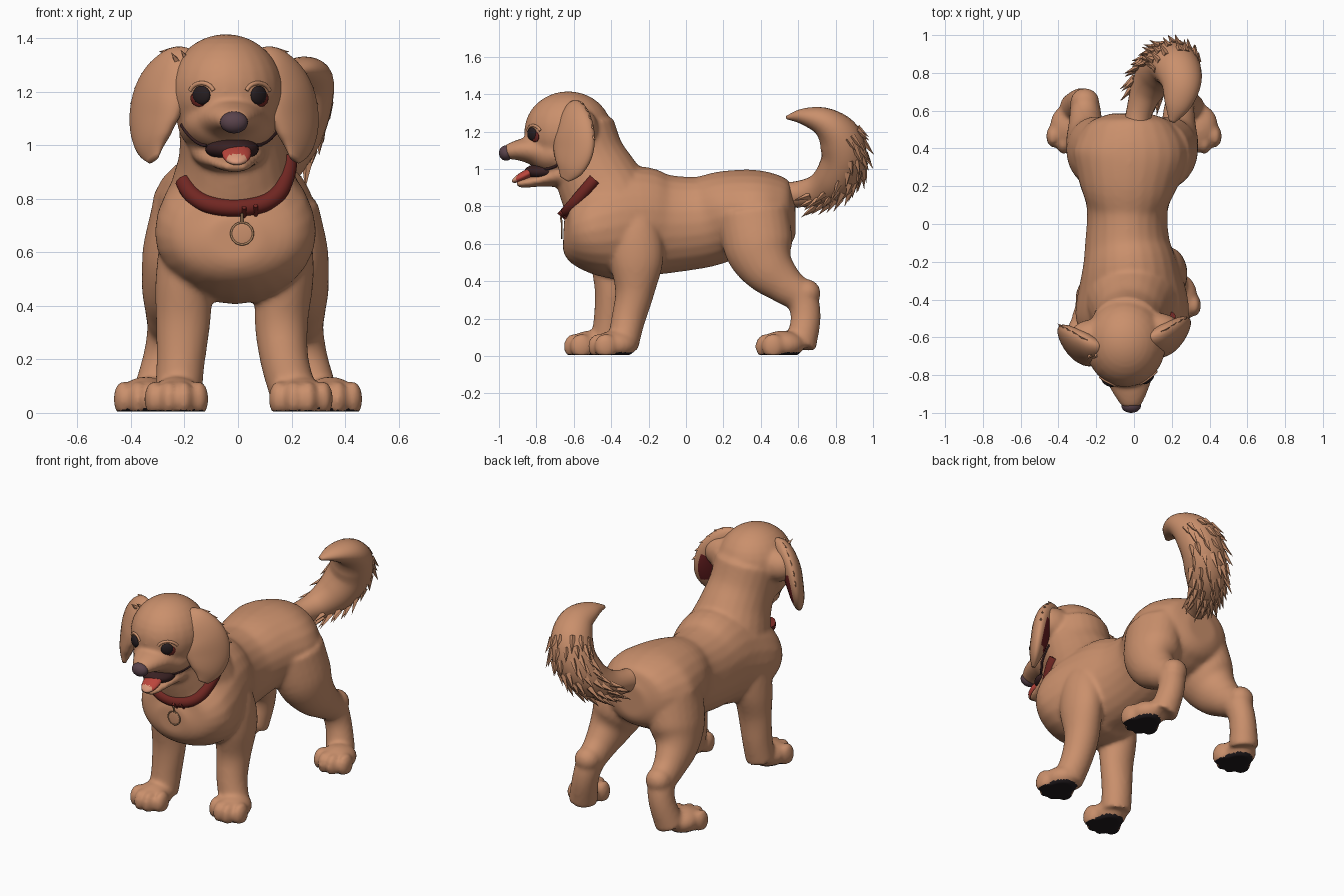
import bpy, bmesh, math, random
from mathutils import Vector, Matrix
from mathutils.bvhtree import BVHTree

random.seed(4)
X = Vector((1, 0, 0))
cube = bpy.data.objects.get("Cube")
if cube:
    bpy.data.objects.remove(cube, do_unlink=True)


def material(name, *rgb):
    m = bpy.data.materials.new(name)
    m.use_nodes = True
    m.diffuse_color = (*rgb, 1)
    m.node_tree.nodes["Principled BSDF"].inputs["Base Color"].default_value = (*rgb, 1)
    return m


FUR = material("golden_fur", 0.59, 0.278, 0.15)
RED = material("collar_red", 0.165, 0.02, 0.016)
EAR = material("inner_ear_red", 0.15, 0.015, 0.016)
TONGUE = material("tongue_red", 0.50, 0.06, 0.045)
TIP = material("tongue_tip_pink", 0.70, 0.32, 0.20)
NOSE = material("nose_plum", 0.10, 0.055, 0.07)
DARK = material("mouth_dark", 0.04, 0.015, 0.016)
EYE = material("eye_black", 0.02, 0.013, 0.015)
SOLE = material("paw_pad_black", 0.015, 0.011, 0.013)
TAG = material("tag_metal", 0.42, 0.23, 0.12)


def frames(rows, side=X, steps=5):
    """Smoothly interpolate rows of x, y, z, radius, radius into oriented sections."""
    fine = []
    for i in range(len(rows) - 1):
        a, b, c, d = (rows[max(0, min(len(rows) - 1, i + k))] for k in (-1, 0, 1, 2))
        for j in range(steps):
            t = j / steps
            fine.append([q + t / 2 * (r - p + t * (2 * p - 5 * q + 4 * r - s + t * (3 * (q - r) + s - p)))
                         for p, q, r, s in zip(a, b, c, d)])
    fine.append(list(rows[-1]))
    centres = [Vector(r[:3]) for r in fine]
    result = []
    for i, r in enumerate(fine):
        along = (centres[min(i + 1, len(fine) - 1)] - centres[max(i - 1, 0)]).normalized()
        across = (side - along * side.dot(along)).normalized()
        result.append((centres[i], across, along.cross(across), along, max(r[3], 0.004), max(r[4], 0.004)))
    return result


def tube(bm, rows, side=X, count=24):
    rings = []
    for c, s, o, t, ra, rb in frames(rows, side):
        angles = [math.tau * k / count for k in range(count)]
        rings.append([bm.verts.new(c + s * ra * math.cos(a) + o * rb * math.sin(a)) for a in angles])
    for low, high in zip(rings, rings[1:]):
        for k in range(count):
            n = (k + 1) % count
            bm.faces.new((low[k], low[n], high[n], high[k]))
    bm.faces.new(rings[0][::-1])
    bm.faces.new(rings[-1])


def ball(bm, centre, radii, turn=Matrix()):
    m = Matrix.Translation(centre) @ turn @ Matrix.Diagonal((*radii, 1))
    bmesh.ops.create_uvsphere(bm, u_segments=24, v_segments=16, radius=1, matrix=m)


def tuft(bm, point, direction, length, width):
    d = direction.normalized()
    m = Matrix.Translation(point + d * length / 2) @ d.to_track_quat("Z", "Y").to_matrix().to_4x4()
    bmesh.ops.create_cone(bm, cap_ends=True, segments=4, radius1=width, radius2=0, depth=length, matrix=m)


def finish(name, bm, *mats, smooth=True):
    bmesh.ops.recalc_face_normals(bm, faces=bm.faces[:])
    mesh = bpy.data.meshes.new(name)
    bm.to_mesh(mesh)
    bm.free()
    for m in mats:
        mesh.materials.append(m)
    for p in mesh.polygons:
        p.use_smooth = smooth
    obj = bpy.data.objects.new(name, mesh)
    bpy.context.collection.objects.link(obj)
    return obj


def single_ball(name, mat, *args):
    bm = bmesh.new()
    ball(bm, *args)
    return finish(name, bm, mat)


def bake(obj):
    graph = bpy.context.evaluated_depsgraph_get()
    return bpy.data.meshes.new_from_object(obj.evaluated_get(graph))


def cord(name, points, thickness, mat):
    curve = bpy.data.curves.new(name, "CURVE")
    curve.dimensions = "3D"
    curve.bevel_depth = thickness
    curve.use_fill_caps = True
    spline = curve.splines.new("POLY")
    spline.points.add(len(points) - 1)
    for p, co in zip(spline.points, points):
        p.co = (*co, 1)
    temp = bpy.data.objects.new(name + "_path", curve)
    bpy.context.collection.objects.link(temp)
    mesh = bake(temp)
    bpy.data.objects.remove(temp, do_unlink=True)
    mesh.materials.clear()
    mesh.materials.append(mat)
    for p in mesh.polygons:
        p.use_smooth = True
    bpy.context.collection.objects.link(bpy.data.objects.new(name, mesh))


# Torso, neck, head, ear roots, muzzle and jaw
bm = bmesh.new()
tube(bm, [(-.02, .585, .75, .1, .1), (-.02, .55, .75, .2, .17), (-.02, .48, .755, .265, .215),
          (-.02, .37, .755, .305, .24), (-.03, .22, .75, .265, .24), (-.035, .08, .715, .215, .245),
          (-.035, -.1, .705, .225, .265), (-.02, -.25, .715, .26, .3), (-.01, -.4, .69, .295, .29),
          (-.01, -.52, .665, .295, .24), (-.01, -.61, .65, .23, .17), (-.01, -.655, .65, .1, .08)])
tube(bm, [(-.01, -.36, .72, .28, .24), (-.015, -.43, .86, .235, .235), (-.018, -.48, .96, .205, .22),
          (-.028, -.53, 1.07, .193, .2), (-.04, -.58, 1.2, .2, .205)])
ball(bm, (-.045, -.63, 1.2), (.215, .235, .215))
ball(bm, (-.22, -.605, 1.22), (.125, .1, .1))
ball(bm, (.125, -.56, 1.22), (.125, .09, .1))
tube(bm, [(-.04, -.62, 1.08, .19, .13), (-.035, -.74, 1.085, .17, .11), (-.025, -.82, 1.1, .125, .08),
          (-.018, -.9, 1.1, .088, .055), (-.015, -.965, 1.088, .05, .038)])
tube(bm, [(-.035, -.6, .99, .15, .09), (-.03, -.69, .965, .135, .065), (-.02, -.78, .94, .095, .035),
          (-.012, -.86, .925, .066, .026), (-.01, -.905, .92, .042, .018)])


def paw(x, y):
    ball(bm, (x, y, .06), (.1, .12, .075))
    for dx, dy in ((-.083, -.05), (-.028, -.085), (.028, -.085), (.083, -.05)):
        ball(bm, (x + dx, y + dy, .052), (.037, .06, .068))


# Forelegs, with the left one stepping back
tube(bm, [(-.14, -.36, .8, .07, .08), (-.18, -.38, .68, .10, .13), (-.2, -.39, .5, .108, .12),
          (-.205, -.4, .34, .102, .088), (-.215, -.41, .18, .09, .085), (-.225, -.43, .05, .088, .085)])
paw(-.23, -.51)
tube(bm, [(.12, -.29, .82, .07, .08), (.165, -.275, .68, .10, .13), (.175, -.265, .52, .108, .145),
          (.162, -.275, .34, .1, .105), (.175, -.31, .19, .09, .09), (.215, -.34, .05, .088, .085)])
paw(.235, -.38)

# Hind legs with rounded hocks
for side in (-1, 1):
    tube(bm, [(side * x - .01, y, z, a, b) for x, y, z, a, b in (
        (.16, .36, .76, .15, .19), (.2, .39, .58, .15, .185), (.232, .44, .47, .12, .145),
        (.245, .53, .38, .092, .105), (.25, .615, .31, .08, .088), (.27, .64, .2, .076, .08),
        (.305, .61, .05, .085, .085))])
    ball(bm, (side * .25 - .01, .645, .335), (.077, .075, .075))
    paw(side * .345, .515)

# Fuse the body into one smooth skin with flat black pads
body = finish("body", bm, FUR)
remesh = body.modifiers.new("fuse", "REMESH")
remesh.mode = "VOXEL"
remesh.voxel_size = 0.012
relax = body.modifiers.new("relax", "SMOOTH")
relax.factor = 0.5
relax.iterations = 8
skin = bake(body)
body.modifiers.clear()
body.data = skin
skin.materials.clear()
for m in (FUR, SOLE):
    skin.materials.append(m)
for v in skin.vertices:
    v.co.z = max(v.co.z, 0.006)
for p in skin.polygons:
    p.use_smooth = True
    p.material_index = int(p.center.z < 0.02 and p.normal.z < -0.65)
tree = BVHTree.FromPolygons([v.co for v in skin.vertices], [p.vertices[:] for p in skin.polygons])


def on_face(x, z):
    hit, normal, _, _ = tree.ray_cast(Vector((x, -2, z)), Vector((0, 1, 0)))
    return (hit, normal) if hit else (Vector((x, -.7, z)), Vector((0, -1, 0)))


# Ears with red lining and a few loose tufts
for name, sign in (("right_ear", 1), ("left_ear", -1)):
    rows = [(-.165, -.66, 1.32, .03, .05), (-.225, -.655, 1.285, .055, .1), (-.285, -.645, 1.2, .058, .132),
            (-.315, -.645, 1.1, .05, .132), (-.322, -.665, 1.01, .037, .095), (-.315, -.695, .945, .01, .03)]
    if sign < 0:
        rows = [(-.104 - x, y + .045, z, a, b) for x, y, z, a, b in rows]
    thin = Vector((.78, sign * .62, 0))
    bm = bmesh.new()
    tube(bm, rows, thin)
    ear = finish(name, bm, FUR, EAR)
    for p in ear.data.polygons:
        p.material_index = int(p.normal.dot(thin) * sign > 0.8 and 1.02 < p.center.z < 1.2)
    bm = bmesh.new()
    for c, s, o, t, ra, rb in frames(rows, thin)[4:13:2]:
        back = o if o.y > 0 else -o
        tuft(bm, c + back * rb * .85, t * .6 + back * .5, .055, .016)
    for c, s, o, t, ra, rb in frames(rows, thin)[2:6:2]:
        tuft(bm, c - s * ra * .8, Vector((-sign * .4, -.5, .6)), .05, .014)
    finish(name + "_tufts", bm, FUR, smooth=False)

# Curled tail with feathering along its outer underside
rows = [(.01, .5, .86, .07, .07), (.03, .6, .865, .07, .07), (.07, .71, .885, .09, .09),
        (.13, .80, .95, .12, .115), (.19, .845, 1.06, .13, .12), (.23, .82, 1.17, .125, .115),
        (.25, .74, 1.25, .105, .08), (.23, .63, 1.28, .07, .045), (.2, .54, 1.275, .015, .01)]
bm = bmesh.new()
tube(bm, rows)
finish("tail", bm, FUR)
bm = bmesh.new()
for i, (c, s, o, t, ra, rb) in enumerate(frames(rows)[9:27:2]):
    for k in range(7):
        a = math.radians(12 + 26 * k + 13 * (i % 2) + random.uniform(-6, 6))
        out = s * math.cos(a) + o * math.sin(a)
        spot = c + s * ra * .93 * math.cos(a) + o * rb * .93 * math.sin(a)
        tuft(bm, spot, out * random.uniform(.25, .45) - t, random.uniform(.08, .12), .02)
finish("tail_feathers", bm, FUR, smooth=False)

# Nose, mouth, smile and tongue
single_ball("nose", NOSE, (-.015, -.962, 1.085), (.052, .038, .041))
single_ball("mouth", DARK, (-.022, -.765, .985), (.1, .1, .045))
for side in (-1, 1):
    smile = [(-.025 + side * (.09 + .019 * k), 1.0 + .003 * k * k) for k in range(6)]
    cord("smile_line", [on_face(x, z)[0] for x, z in smile], .008, DARK)
tongue = single_ball("tongue", TONGUE, (-.005, -.855, .97), (.055, .085, .024), Matrix.Rotation(.48, 4, "X"))
tongue.data.materials.append(TIP)
for p in tongue.data.polygons:
    p.material_index = int(p.center.y < -.907)

# Eyes with red corners and upper lids
for side in (-1, 1):
    x = -.03 + side * .105
    spot, normal = on_face(x, 1.187)
    turn = normal.to_track_quat("Z", "Y").to_matrix().to_4x4()
    corner, slope = on_face(x + side * .012, 1.173)
    single_ball("eye_corner", RED, corner, (.034, .03, .01), slope.to_track_quat("Z", "Y").to_matrix().to_4x4())
    single_ball("eye", EYE, spot + normal * .003, (.036, .035, .015), turn)
    lid = [math.radians(20 + 14 * k) for k in range(11)]
    cord("upper_lid", [on_face(x + .046 * math.cos(a), 1.189 + .043 * math.sin(a))[0] for a in lid], .008, FUR)

# Collar sunk into the throat, keepers and tag
centre = Vector((-.02, -.5, .93))
down = Vector((0, -.65, -.76))
hits = []
for k in range(41):
    a = math.radians(5 * k - 20)
    d = X * math.cos(a) + down * math.sin(a)
    hit = tree.ray_cast(centre + d * .6, -d)[0]
    hits.append(hit or centre + d * .22)
wrap = [sum(hits[k - 3:k + 4], Vector()) / 7 for k in range(3, 36)]
cord("collar", wrap, .033, RED)
for k in (15, 17):
    d = (wrap[k] - centre).normalized()
    across = X.cross(d).normalized()
    cord("collar_keeper", [wrap[k] + d * .028 + across * h for h in (-.033, .033)], .008, RED)
spot = on_face(.015, .67)[0] + Vector((0, -.01, 0))
circle = [spot + Vector((.041 * math.cos(math.tau * k / 24), 0, .041 * math.sin(math.tau * k / 24)))
          for k in range(25)]
cord("tag_rim", circle, .004, TAG)
single_ball("tag", FUR, spot, (.041, .004, .041))
cord("tag_link", [spot + Vector((0, 0, .041)), spot + Vector((0, -.006, .075))], .005, TAG)
